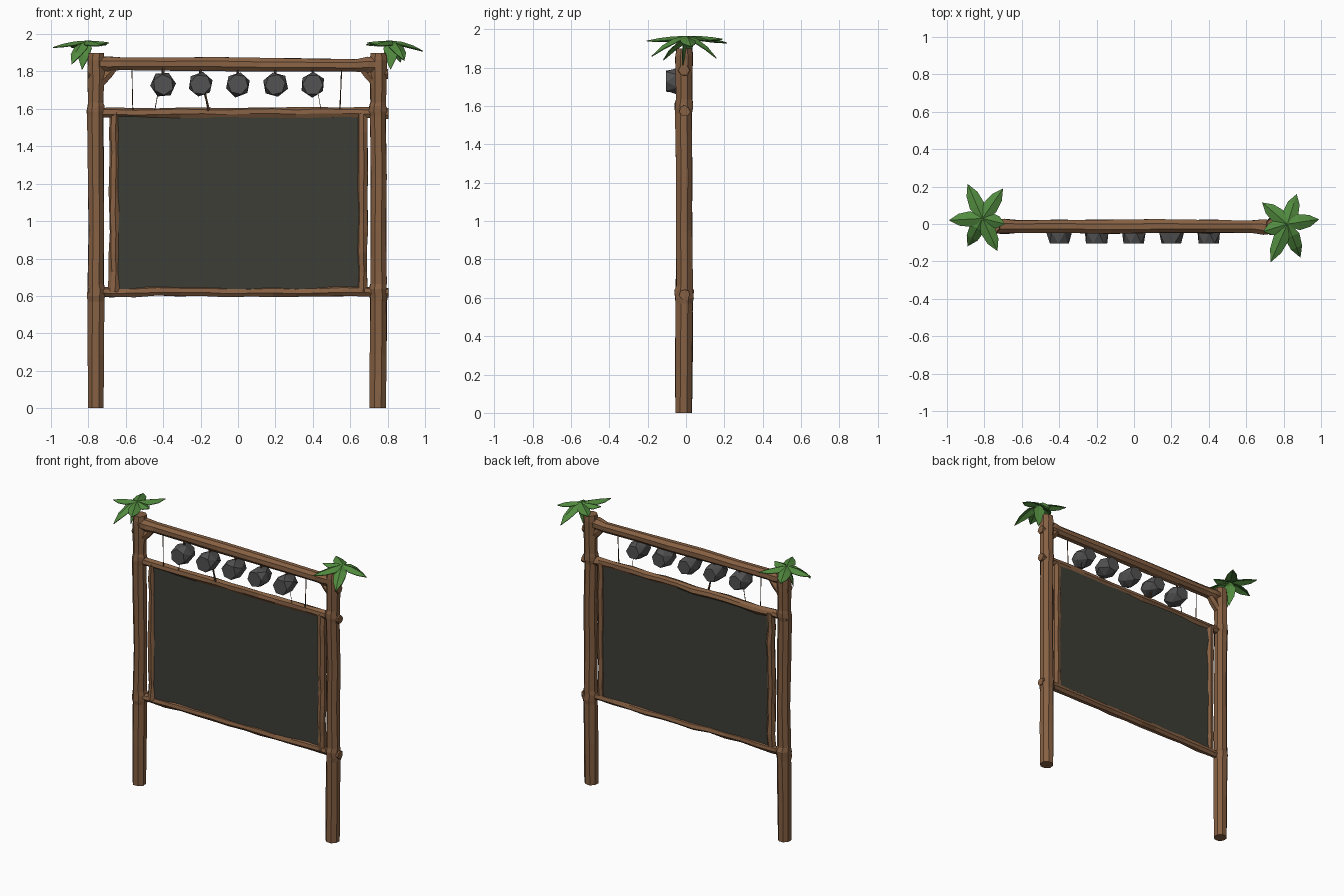
import bpy, bmesh, math, random
from mathutils import Vector

if "Cube" in bpy.data.objects:
    bpy.data.objects.remove(bpy.data.objects["Cube"])

random.seed(4)


def material(name, rgb):
    m = bpy.data.materials.new(name)
    m.diffuse_color = (*rgb, 1)
    m.use_nodes = True
    m.node_tree.nodes["Principled BSDF"].inputs["Base Color"].default_value = m.diffuse_color
    return m


WOOD = material("brown wood", (0.24, 0.118, 0.056))
ROPE = material("dark rope", (0.10, 0.05, 0.025))
BOARD = material("dark board", (0.047, 0.047, 0.037))
STONE = material("grey stone", (0.085, 0.085, 0.085))
LEAF = material("green leaf", (0.085, 0.26, 0.05))


def finish(name, bm, mat):
    bmesh.ops.recalc_face_normals(bm, faces=bm.faces)
    me = bpy.data.meshes.new(name)
    bm.to_mesh(me)
    bm.free()
    me.materials.append(mat)
    ob = bpy.data.objects.new(name, me)
    bpy.context.collection.objects.link(ob)
    return ob


def pole(name, start, end, stations, sides=8, jitter=0.003, mat=WOOD):
    """Rough hewn pole; stations are (fraction along, radius) pairs."""
    a, b = Vector(start), Vector(end)
    d = (b - a).normalized()
    v = Vector((0, 1, 0))
    u = v.cross(d).normalized()
    bm = bmesh.new()
    rings = []
    for t, r in stations:
        c = a.lerp(b, t) + (u + v) * random.uniform(-jitter, jitter)
        ring = []
        for i in range(sides):
            ang = (i + 0.5) * math.tau / sides
            rr = r + random.uniform(-jitter, jitter)
            ring.append(bm.verts.new(c + (u * math.cos(ang) + v * math.sin(ang)) * rr))
        rings.append(ring)
    for p, q in zip(rings, rings[1:]):
        for i in range(sides):
            j = (i + 1) % sides
            bm.faces.new((p[i], p[j], q[j], q[i]))
    bm.faces.new(rings[0])
    bm.faces.new(rings[-1])
    return finish(name, bm, mat)


def even(n, r):
    return [(i / n, r) for i in range(n + 1)]


Y = -0.01

# Two upright posts, swelling a little where the rails pass through
for side, x in (("left", -0.76), ("right", 0.75)):
    pole(side + "_post", (x, Y, 0), (x, Y, 1.9),
         [(0, .045), (.15, .047), (.3, .047), (.315, .051), (.335, .051), (.35, .046),
          (.5, .045), (.65, .045), (.82, .046), (.835, .05), (.85, .049), (.86, .045),
          (.93, .047), (.98, .048), (1, .044)])

# Top beam with thicker ends, and corner braces under it
pole("top_beam", (-0.77, Y - .005, 1.845), (0.77, Y - .005, 1.835),
     [(0, .036), (.05, .043), (.09, .036), (.25, .036), (.42, .04), (.58, .04),
      (.75, .036), (.91, .036), (.95, .043), (1, .036)])
for s, side in ((-1, "left"), (1, "right")):
    pole(side + "_corner_brace", (s * 0.735, Y, 1.74), (s * 0.66, Y, 1.825),
         [(0, .026), (.5, .028), (1, .022)], 6, .001)
    # Beam peg seen on the outside of each post
    pole(side + "_beam_peg", (s * 0.74, Y, 1.785), (s * 0.803, Y, 1.785),
         [(0, .033), (1, .028)], 6)

# Board frame: rails through the posts, stiles between them
for name, z in (("upper_rail", 1.578), ("lower_rail", 0.622)):
    pole(name, (-0.80, Y, z), (0.805, Y, z), even(13, .028), 7, .004)
for name, x in (("left_stile", -0.661), ("right_stile", 0.667)):
    pole(name, (x, Y, 0.62), (x, Y, 1.58), even(9, .029), 7, .004)

# Writing board, filling the frame
bm = bmesh.new()
bmesh.ops.create_cube(bm, size=1)
for v in bm.verts:
    v.co = (v.co.x * 1.30, Y + v.co.y * 0.03, 1.10 + v.co.z * 0.93)
finish("board", bm, BOARD)

# Row of chunky hanging stones
for k in range(5):
    x = -0.4 + 0.2 * k
    turn = random.uniform(0, math.tau)
    bm = bmesh.new()
    for y, r, off in ((-.104, .056, 0), (-.045, .068, .5), (.025, .05, 0)):
        for i in range(6):
            ang = turn + (i + off) * math.tau / 6
            rr = r * random.uniform(.95, 1.05)
            bm.verts.new((x + rr * math.cos(ang), y, 1.73 + rr * math.sin(ang)))
    bmesh.ops.convex_hull(bm, input=bm.verts[:])
    bmesh.ops.dissolve_limit(bm, angle_limit=.05, verts=bm.verts[:], edges=bm.edges[:])
    finish(f"stone_{k + 1}", bm, STONE)
    pole(f"stone_tie_{k + 1}", (x, Y - .02, 1.76), (x, Y - .02, 1.83), even(1, .008), 5, 0, ROPE)

# Thin ropes between beam and upper rail
for k, (x0, x1, z1, r) in enumerate(((-.562, -.567, 1.83, .003), (.545, .555, 1.83, .004),
                                     (-.445, -.425, 1.70, .003), (-.155, -.18, 1.70, .008),
                                     (.445, .425, 1.70, .002))):
    pole(f"rope_{k + 1}", (x0, Y - .02, 1.59), (x1, Y - .02, z1), [(0, r), (.5, r * .7), (1, r)], 5, 0, ROPE)


# Palm crowns: folded, pointed leaves drooping from a centre
def crown(name, centre, tips):
    c = Vector(centre)
    bm = bmesh.new()
    for tip in tips:
        e = Vector(tip) - c
        w = Vector((-e.y, e.x, 0)).normalized()
        prev = None
        for t, half in ((0, .012), (.35, .042), (.7, .032), (1, 0)):
            p = c + Vector((e.x * t, e.y * t, e.z * t * t))
            drop = Vector((0, 0, -half * .45))
            row = [bm.verts.new(p - w * half + drop), bm.verts.new(p),
                   bm.verts.new(p + w * half + drop)] if half else [bm.verts.new(p)]
            if prev and half:
                bm.faces.new((prev[0], prev[1], row[1], row[0]))
                bm.faces.new((prev[1], prev[2], row[2], row[1]))
            elif prev:
                bm.faces.new((prev[0], prev[1], row[0]))
                bm.faces.new((prev[1], prev[2], row[0]))
            prev = row
    ob = finish(name, bm, LEAF)
    m = ob.modifiers.new("leaf thickness", "SOLIDIFY")
    m.thickness = 0.005


crown("left_palm_crown", (-.81, .03, 1.965),
      [(-.99, .02, 1.93), (-.89, .215, 1.93), (-.70, .19, 1.95), (-.69, .0, 1.955),
       (-.73, -.145, 1.94), (-.89, -.12, 1.84), (-.835, -.01, 1.81)])
crown("right_palm_crown", (.82, .0, 1.965),
      [(.99, .025, 1.91), (.87, .16, 1.85), (.685, .115, 1.945), (.69, -.04, 1.955),
       (.73, -.205, 1.94), (.89, -.18, 1.86), (.815, -.02, 1.81)])
